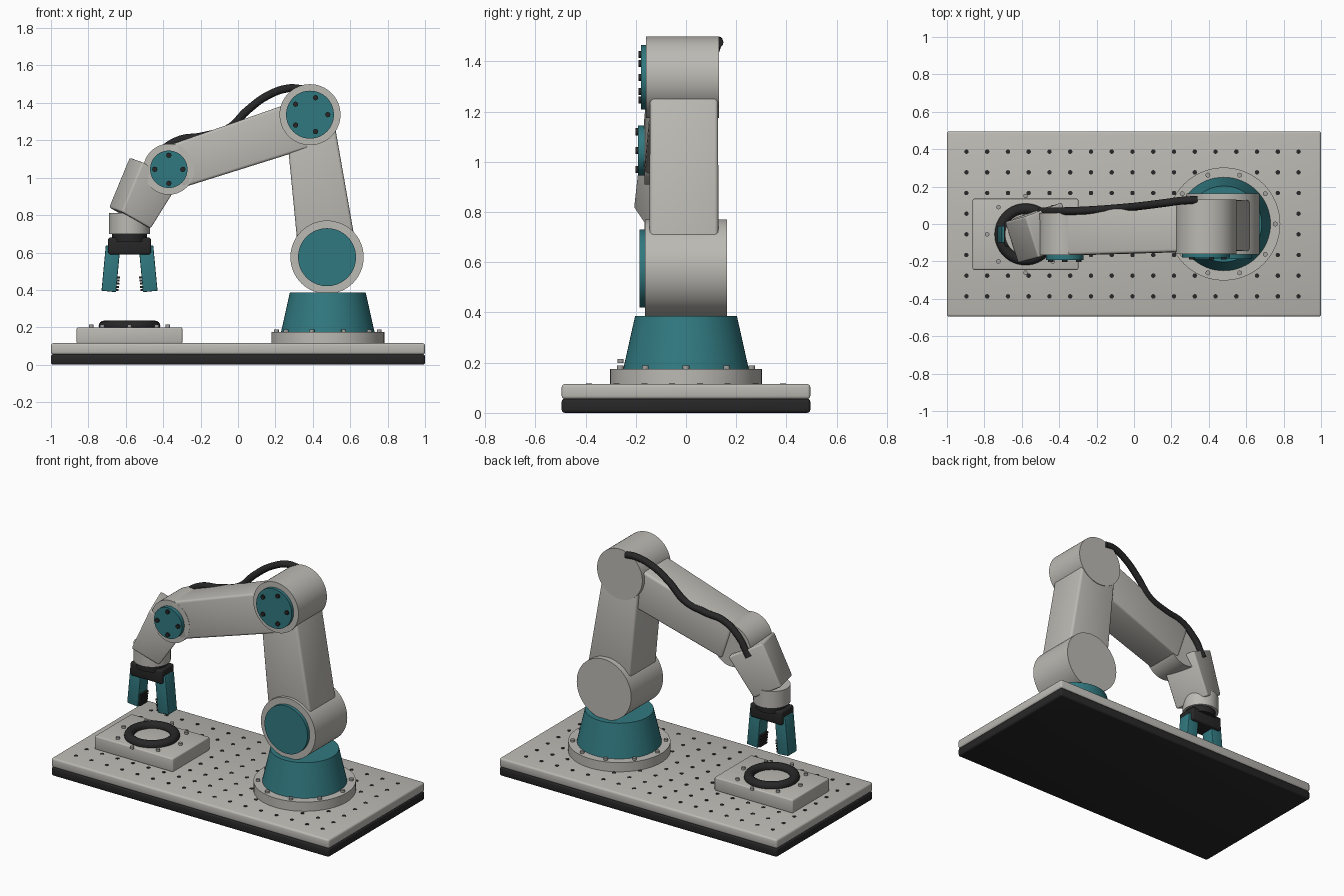
import bpy, bmesh
from math import cos, sin, tau, radians
from mathutils import Vector, Matrix

if "Cube" in bpy.data.objects:
    bpy.data.objects.remove(bpy.data.objects["Cube"])


def material(name, rgb):
    m = bpy.data.materials.new(name)
    m.use_nodes = True
    m.diffuse_color = (*rgb, 1)
    m.node_tree.nodes["Principled BSDF"].inputs["Base Color"].default_value = (*rgb, 1)
    return m


GREY = material("warm grey", (0.50, 0.49, 0.455))
TEAL = material("teal", (0.03, 0.19, 0.215))
DARK = material("charcoal", (0.02, 0.02, 0.021))
STEEL = material("bolt steel", (0.36, 0.36, 0.35))


def finish(name, bm, mat, bevel=0):
    if bevel:
        bmesh.ops.bevel(bm, geom=bm.edges[:], offset=bevel, segments=3,
                        profile=0.5, affect='EDGES')
    bmesh.ops.recalc_face_normals(bm, faces=bm.faces[:])
    for e in bm.edges:
        e.smooth = e.is_manifold and e.calc_face_angle(0) < radians(31)
    for f in bm.faces:
        f.smooth = True
    me = bpy.data.meshes.new(name)
    bm.to_mesh(me)
    bm.free()
    me.materials.append(mat)
    ob = bpy.data.objects.new(name, me)
    bpy.context.collection.objects.link(ob)
    return ob


def add_cyl(bm, p, q, r, r2=None, sides=64):
    p, q = Vector(p), Vector(q)
    turn = (q - p).to_track_quat('Z', 'Y').to_matrix().to_4x4()
    bmesh.ops.create_cone(bm, cap_ends=True, segments=sides, radius1=r,
                          radius2=r if r2 is None else r2, depth=(q - p).length,
                          matrix=Matrix.Translation((p + q) / 2) @ turn)


def cyl(name, p, q, r, mat, r2=None):
    bm = bmesh.new()
    add_cyl(bm, p, q, r, r2)
    return finish(name, bm, mat)


def studs(name, spots, offset, r, mat, sides=12):
    """Many small equal cylinders in one object."""
    bm = bmesh.new()
    for s in spots:
        add_cyl(bm, s, Vector(s) + Vector(offset), r, sides=sides)
    return finish(name, bm, mat)


def link(name, p, q, size_p, size_q, mat, bevel, depth=(0, 1, 0)):
    """Tapered box from p to q; sizes are (width, depth) at each end."""
    p, q, d = Vector(p), Vector(q), Vector(depth).normalized()
    side = d.cross(q - p).normalized()
    bm = bmesh.new()
    rings = []
    for c, (w, t) in ((p, size_p), (q, size_q)):
        rings.append([bm.verts.new(c + side * w / 2 * a + d * t / 2 * b)
                      for a, b in ((-1, -1), (1, -1), (1, 1), (-1, 1))])
    lo, hi = rings
    bm.faces.new(lo)
    bm.faces.new(hi)
    for i in range(4):
        j = (i + 1) % 4
        bm.faces.new((lo[i], lo[j], hi[j], hi[i]))
    return finish(name, bm, mat, bevel)


def box(name, x, y, z0, z1, sx, sy, mat, bevel):
    return link(name, (x, y, z0), (x, y, z1), (sx, sy), (sx, sy), mat, bevel)


def circle(n, r, x, y, z):
    return [(x + r * cos(tau * i / n), y + r * sin(tau * i / n), z) for i in range(n)]


def joint(name, x, z, r, y0, y1, cap_r, cap_y, bolts=0, bolt_r=0):
    """Drum across y with a teal front cap and optional bolts."""
    cyl(name + "_drum", (x, y0, z), (x, y1, z), r, GREY)
    cyl(name + "_cap", (x, cap_y, z), (x, y0 + 0.01, z), cap_r, TEAL)
    if bolts:
        spots = [(a, cap_y, b) for a, b, _ in circle(bolts, bolt_r, x, z, 0)]
        studs(name + "_bolts", spots, (0, -0.01, 0), 0.014, DARK)


# Base plate with a grid of threaded holes
box("base_foot", 0, 0, 0, 0.057, 2, 0.99, DARK, 0.012)
box("base_plate", 0, 0, 0.055, 0.115, 2, 0.99, GREY, 0.012)
PED_X, HAND_X, HAND_Y = 0.48, -0.58, -0.055
holes = []
for i in range(17):
    for j in range(8):
        x, y = -0.008 + (i - 8) * 0.111, (j - 3.5) * 0.1105
        on_pad = abs(x - HAND_X) < 0.29 and abs(y - HAND_Y) < 0.2
        if not on_pad and (x - PED_X) ** 2 + y * y > 0.3 ** 2:
            holes.append((x, y, 0.114))
studs("plate_holes", holes, (0, 0, 0.003), 0.012, DARK)

# Pedestal
cyl("pedestal_flange", (PED_X, 0, 0.115), (PED_X, 0, 0.175), 0.302, GREY)
cyl("pedestal_cone", (PED_X, 0, 0.175), (PED_X, 0, 0.385), 0.25, TEAL, 0.203)
studs("flange_bolts", circle(10, 0.275, PED_X, 0, 0.174), (0, 0, 0.014), 0.013, STEEL)

# Pick-up pad with a rubber ring
box("pad", HAND_X, HAND_Y, 0.112, 0.2, 0.565, 0.38, GREY, 0.008)
studs("pad_bolts", circle(8, 0.205, HAND_X, HAND_Y, 0.199), (0, 0, 0.015), 0.012, STEEL)
bpy.ops.mesh.primitive_torus_add(location=(HAND_X, HAND_Y, 0.207), major_radius=0.136,
                                 minor_radius=0.029, major_segments=64, minor_segments=16)
ring = bpy.context.object
ring.name = "rubber_ring"
ring.data.materials.append(DARK)
bpy.ops.object.shade_smooth_by_angle()

# Joints
joint("shoulder", 0.476, 0.575, 0.196, -0.164, 0.164, 0.155, -0.186)
joint("elbow", 0.385, 1.337, 0.163, -0.16, 0.132, 0.128, -0.18, 5, 0.095)
joint("wrist", -0.37, 1.045, 0.136, -0.166, 0.06, 0.1, -0.192, 4, 0.075)

# Arm links
link("upper_arm", (0.476, -0.008, 0.62), (0.385, -0.008, 1.29),
     (0.31, 0.274), (0.258, 0.272), GREY, 0.015)
link("forearm", (-0.34, -0.05, 1.058), (0.34, -0.016, 1.283),
     (0.238, 0.235), (0.26, 0.262), GREY, 0.015)
link("wrist_block", (-0.578, -0.07, 0.785), (-0.447, -0.032, 1.04),
     (0.19, 0.232), (0.24, 0.232), GREY, 0.01, depth=(0.302, -0.948, -0.108))

# Gripper
cyl("hand_collar", (HAND_X, HAND_Y, 0.7), (HAND_X, HAND_Y, 0.81), 0.11, GREY)
cyl("hand_neck", (HAND_X, HAND_Y, 0.66), (HAND_X, HAND_Y, 0.705), 0.094, DARK)
box("hand_body", HAND_X, HAND_Y, 0.59, 0.68, 0.23, 0.13, DARK, 0.012)
for s, label in ((1, "left"), (-1, "right")):
    link(label + "_finger", (HAND_X + s * 0.111, HAND_Y, 0.392),
         (HAND_X + s * 0.088, HAND_Y, 0.635), (0.078, 0.09), (0.078, 0.09), TEAL, 0.004)
    for k in range(5):
        z = 0.394 + k * 0.017
        x = HAND_X + s * (0.07 - k * 0.0016)
        box(f"{label}_grip_tooth_{k + 1}", x, HAND_Y, z, z + 0.011, 0.024, 0.075, DARK, 0.001)

# Cable along the back of the arm
curve = bpy.data.curves.new("cable_path", 'CURVE')
curve.dimensions = '3D'
curve.bevel_depth = 0.021
curve.bevel_resolution = 4
curve.use_fill_caps = True
path = [(0.34, 0.128, 1.475), (0.27, 0.126, 1.478), (0.16, 0.112, 1.44), (0.05, 0.098, 1.36),
        (-0.05, 0.088, 1.265), (-0.19, 0.077, 1.222), (-0.32, 0.07, 1.2),
        (-0.42, 0.068, 1.13), (-0.5, 0.068, 1.01)]
spline = curve.splines.new('BEZIER')
spline.bezier_points.add(len(path) - 1)
for bp, co in zip(spline.bezier_points, path):
    bp.co = co
    bp.handle_left_type = bp.handle_right_type = 'AUTO'
curve.materials.append(DARK)
bpy.context.collection.objects.link(bpy.data.objects.new("cable", curve))
